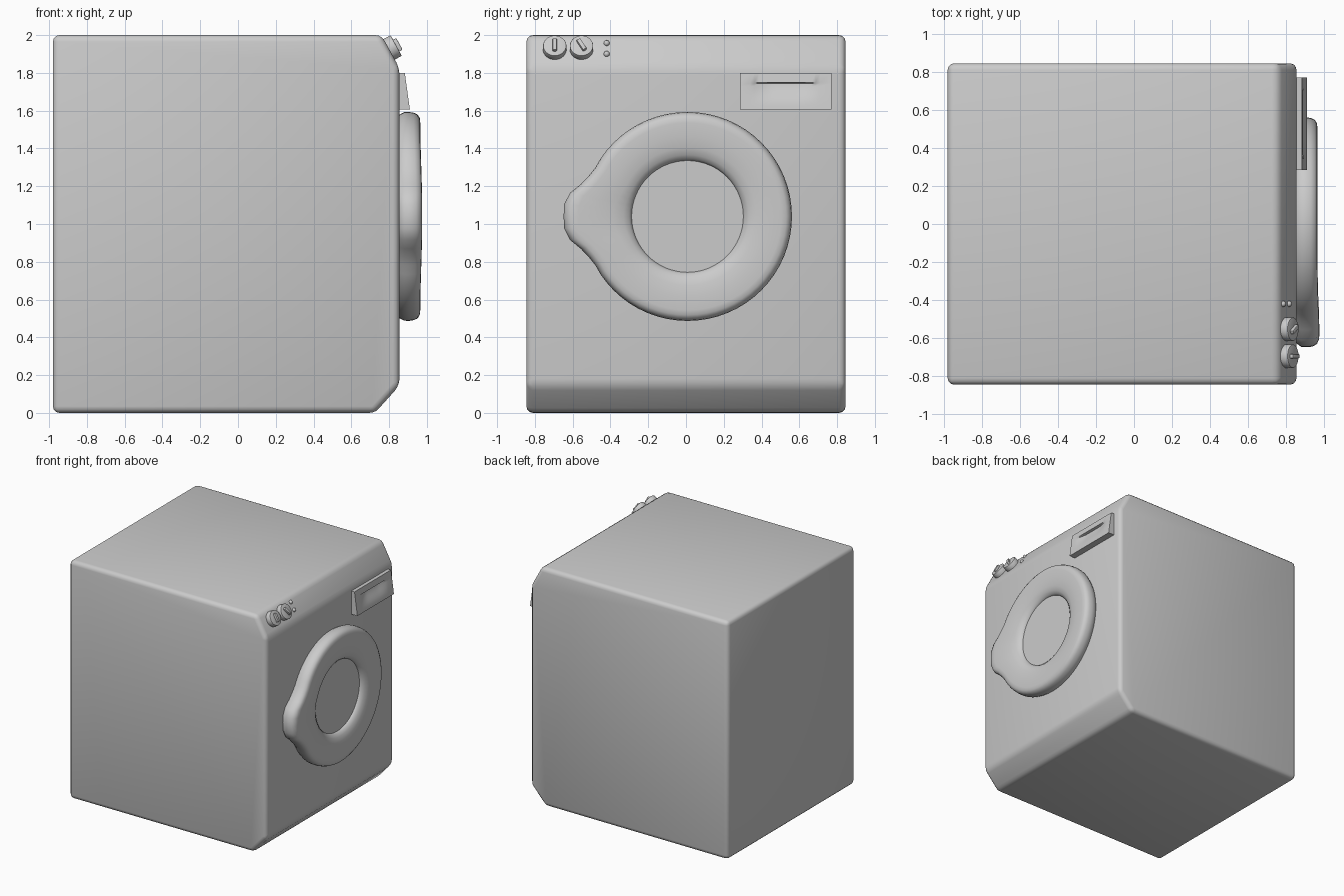
import bpy, bmesh, math
from mathutils import Matrix, Vector

if "Cube" in bpy.data.objects:
    bpy.data.objects.remove(bpy.data.objects["Cube"])


def finish(name, bm, bevel=0, angle=35, segments=3):
    bmesh.ops.recalc_face_normals(bm, faces=bm.faces[:])
    me = bpy.data.meshes.new(name)
    bm.to_mesh(me)
    bm.free()
    ob = bpy.data.objects.new(name, me)
    bpy.context.collection.objects.link(ob)
    bpy.ops.object.select_all(action='DESELECT')
    ob.select_set(True)
    bpy.context.view_layer.objects.active = ob
    if bevel:
        m = ob.modifiers.new("rounding", 'BEVEL')
        m.width = bevel
        m.segments = segments
        m.limit_method = 'ANGLE'
        m.angle_limit = math.radians(20)
        bpy.ops.object.modifier_apply(modifier=m.name)
    bpy.ops.object.shade_smooth_by_angle(angle=math.radians(angle))
    return ob


# Cabinet: side profile extruded along y, all edges rounded
profile = [(-0.98, 0), (0.725, 0), (0.855, 0.145), (0.855, 1.825), (0.76, 2), (-0.98, 2)]
bm = bmesh.new()
face = bm.faces.new([bm.verts.new((x, -0.845, z)) for x, z in profile])
ext = bmesh.ops.extrude_face_region(bm, geom=[face])
bmesh.ops.translate(bm, vec=(0, 1.69, 0), verts=[v for v in ext['geom'] if isinstance(v, bmesh.types.BMVert)])
finish("cabinet", bm, 0.035)

# Door ring: teardrop outline lofted to a round opening
CY, CZ, N = 0.008, 1.04, 64
FLARE = [0.656, 0.656, 0.635, 0.59, 0.565, 0.552]  # outline radius near the grip


def outer_radius(i):
    k = min(i, N - i)
    return FLARE[k] if k < len(FLARE) else 0.553


# (blend from opening to outline, x depth)
section = [(0, 0.85), (0, 0.915), (0.04, 0.931), (0.12, 0.947), (0.27, 0.958), (0.5, 0.964),
           (0.78, 0.965), (0.88, 0.962), (0.95, 0.95), (0.985, 0.93), (1, 0.905),
           (0.995, 0.88), (0.96, 0.862), (0.93, 0.85)]
bm = bmesh.new()
rings = []
for t, x in section:
    ring = []
    for i in range(N):
        a = 2 * math.pi * i / N
        r = 0.295 + t * (outer_radius(i) - 0.295)
        lift = 0.013 * max(0, math.cos(a)) ** 4 * t if x > 0.9 else 0
        ring.append(bm.verts.new((x + lift, CY - r * math.cos(a), CZ + r * math.sin(a))))
    rings.append(ring)
for a, b in zip(rings, rings[1:]):
    for i in range(N):
        j = (i + 1) % N
        bm.faces.new((a[i], a[j], b[j], b[i]))
finish("door_ring", bm, angle=50)

# Door window disc
bm = bmesh.new()
bmesh.ops.create_cone(bm, cap_ends=True, segments=N, radius1=0.296, radius2=0.296, depth=0.07,
                      matrix=Matrix.Translation((0.881, CY, CZ)) @ Matrix.Rotation(math.pi / 2, 4, 'Y'))
finish("door_window", bm)

# Detergent drawer: wedge with a finger scoop below a lip
y0, y1, z0, z1 = 0.285, 0.77, 1.605, 1.8
ys = [y0] + [0.34 + 0.37 * i / 16 for i in range(17)] + [y1]
zs = [z0] + [1.625 + 0.12 * i / 8 for i in range(9)] + [1.75, z1]


def drawer_x(y, z):
    x = 0.91 - 0.027 * (z - z0) / (z1 - z0)
    if 0.34 < y < 0.71 and 1.625 < z < 1.749:
        across = min(1, math.sin(math.pi * (y - 0.34) / 0.37) * 1.3)
        x -= 0.022 * across * math.sin(math.pi / 2 * (z - 1.625) / 0.12) ** 2
    return x


bm = bmesh.new()
grid = [[bm.verts.new((drawer_x(y, z), y, z)) for z in zs] for y in ys]
for a, b in zip(grid, grid[1:]):
    for i in range(len(zs) - 1):
        bm.faces.new((a[i], b[i], b[i + 1], a[i + 1]))
ext = bmesh.ops.extrude_edge_only(bm, edges=[e for e in bm.edges if e.is_boundary])
back = [v for v in ext['geom'] if isinstance(v, bmesh.types.BMVert)]
for v in back:
    v.co.x = 0.85
bmesh.ops.holes_fill(bm, edges=[e for e in bm.edges if e.is_boundary], sides=0)
finish("detergent_drawer", bm)

# Controls sit on the sloped panel: local x = across, y = up the slope, z = outward
normal = Vector((0.175, 0, 0.095)).normalized()
up = Vector((-normal.z, 0, normal.x))


def panel_frame(y, z, turn=0):
    x = 0.76 + (2 - z) * 0.095 / 0.175
    m = Matrix((Vector((0, 1, 0)), up, normal)).transposed().to_4x4()
    return Matrix.Translation((x, y, z)) @ m @ Matrix.Rotation(math.radians(turn), 4, 'Z')


for n, (y, turn) in enumerate([(-0.695, 0), (-0.553, 30)], 1):
    frame = panel_frame(y, 1.925, turn)
    bm = bmesh.new()
    bmesh.ops.create_cone(bm, cap_ends=True, segments=32, radius1=0.062, radius2=0.062, depth=0.06,
                          matrix=frame @ Matrix.Translation((0, 0, 0.012)))
    finish(f"knob_{n}", bm, 0.005, segments=2)
    bm = bmesh.new()
    bmesh.ops.create_cube(bm, size=1, matrix=frame @ Matrix.Translation((0, 0, 0.046))
                          @ Matrix.Diagonal((0.022, 0.07, 0.03, 1)))
    finish(f"knob_grip_{n}", bm, 0.004, segments=2)

# Indicator buttons
for n, z in enumerate((1.957, 1.9), 1):
    bm = bmesh.new()
    bmesh.ops.create_uvsphere(bm, u_segments=16, v_segments=8, radius=0.016,
                              matrix=panel_frame(-0.42, z))
    finish(f"button_{n}", bm)
